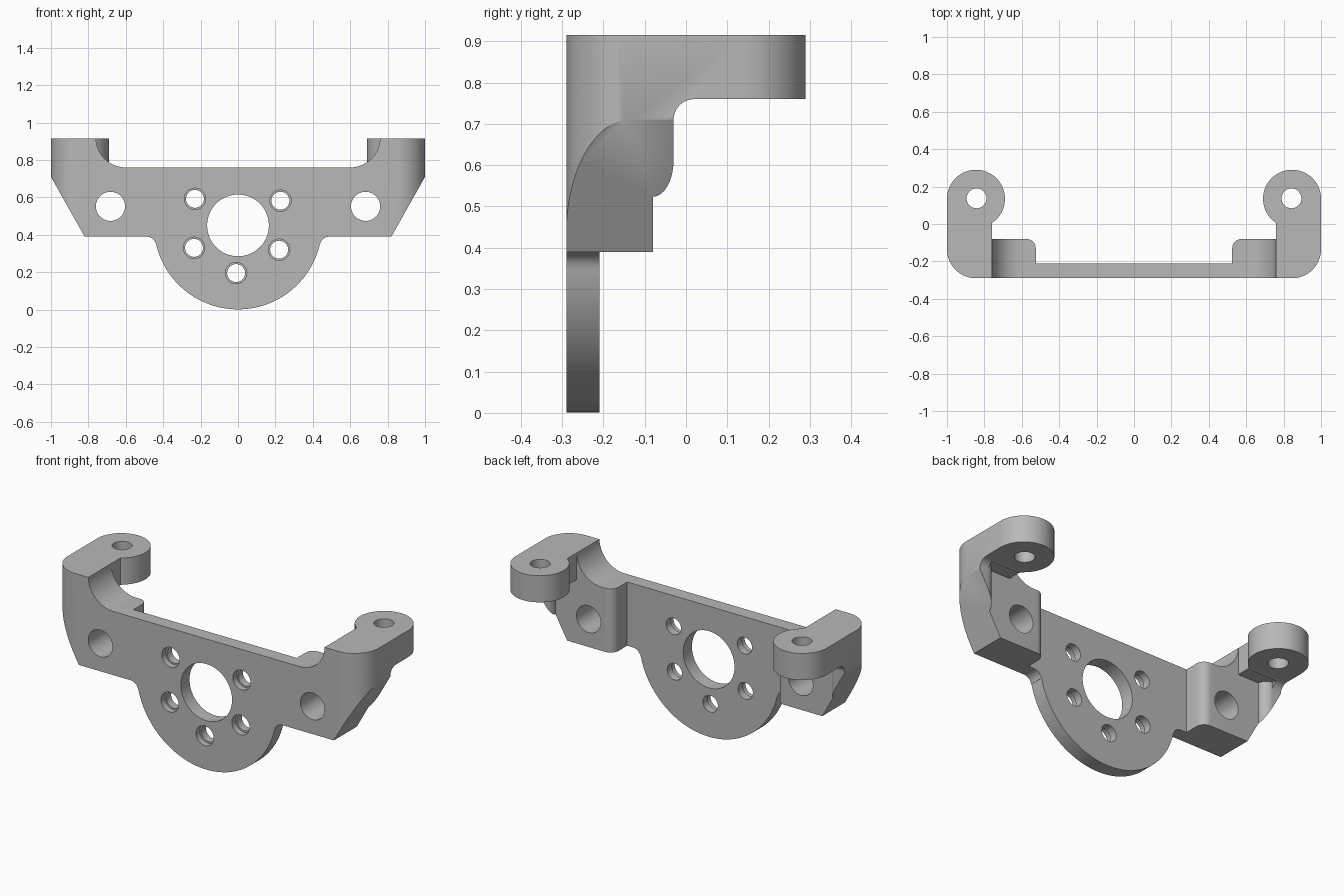
import bpy, bmesh
from math import sin, cos, radians, acos, degrees
from mathutils import Vector

if "Cube" in bpy.data.objects:
    bpy.data.objects.remove(bpy.data.objects["Cube"])

grey = bpy.data.materials.new("machined grey")
grey.use_nodes = True
grey.diffuse_color = (0.48, 0.48, 0.48, 1)
grey.node_tree.nodes["Principled BSDF"].inputs["Base Color"].default_value = grey.diffuse_color

AXES = {"x": lambda a, b, c: (c, a, b),   # outline in y, z
        "y": lambda a, b, c: (a, c, b),   # outline in x, z
        "z": lambda a, b, c: (a, b, c)}   # outline in x, y


def arc(cx, cy, r, start, end, n=16):
    angles = [radians(start + (end - start) * i / n) for i in range(n + 1)]
    return [(cx + r * cos(t), cy + r * sin(t)) for t in angles]


def mirrored(half):
    """Close a half outline that runs from and to the centre line or edges."""
    return half + [(-x, y) for x, y in reversed(half) if abs(x) > 1e-5]


def prism(name, outline, axis, low, high):
    bm = bmesh.new()
    place = AXES[axis]
    face = bm.faces.new([bm.verts.new(place(a, b, low)) for a, b in outline])
    side = bmesh.ops.extrude_face_region(bm, geom=[face])["geom"]
    offset = Vector(place(0, 0, high - low))
    bmesh.ops.translate(bm, vec=offset, verts=[v for v in side if isinstance(v, bmesh.types.BMVert)])
    bmesh.ops.recalc_face_normals(bm, faces=bm.faces)
    mesh = bpy.data.meshes.new(name)
    bm.to_mesh(mesh)
    bm.free()
    mesh.materials.append(grey)
    obj = bpy.data.objects.new(name, mesh)
    bpy.context.collection.objects.link(obj)
    return obj


def combine(target, tool, operation="DIFFERENCE"):
    mod = target.modifiers.new("cut", "BOOLEAN")
    mod.operation, mod.solver, mod.object = operation, "EXACT", tool
    bpy.context.view_layer.objects.active = target
    bpy.ops.object.modifier_apply(modifier=mod.name)
    bpy.data.objects.remove(tool)


def drill(target, a, b, r, axis, low, high, n=40):
    combine(target, prism("drill", arc(a, b, r, 0, 360, n)[:-1], axis, low, high))


# Plan shape: front wall, thick bosses, and side arms ending in round lugs
LUG_X, LUG_Y, LUG_R, ARM_X = 0.845, 0.135, 0.155, 0.76
lug_end = 360 - degrees(acos((ARM_X - LUG_X) / LUG_R))
plan = ([(0, -0.29)] + arc(LUG_X, -LUG_Y, LUG_R, -90, 0)
        + arc(LUG_X, LUG_Y, LUG_R, 0, lug_end, 40)
        + [(ARM_X, -0.08)] + arc(0.575, -0.13, 0.05, 90, 180, 8)
        + [(0.525, -0.21), (0, -0.21)])
bracket = prism("mounting_bracket", mirrored(plan), "z", -0.1, 0.915)

# Front shape: sloped ends, flat undersides, round hanging disc
front = ([(1.1, 1.0), (1.1, 0.888), (0.82, 0.39)]
         + arc(0.488, 0.34, 0.05, 90, 167, 8)
         + arc(0, 0.45, 0.449, -12.7, -90, 40))
combine(bracket, prism("front_shape", mirrored(front), "y", -0.5, 0.5), "INTERSECT")

# Wide trough with rounded corners between the arms
trough = [(ARM_X, 1.1)] + arc(0.6, 0.92, 0.16, 0, -90)
combine(bracket, prism("trough", mirrored(trough), "y", -0.5, -0.05))

# Space behind the legs and below the lugs
behind = [(-0.03, 0.1)] + arc(0.02, 0.71, 0.05, 180, 90, 10) + [(0.5, 0.76), (0.5, 0.1)]
combine(bracket, prism("rear_space", behind, "x", -1.2, 1.2))

# Clearance pockets that leave thin legs on the outer sides
for s in (-1, 1):
    pocket = ([(0.7, -0.08)] + arc(0.945, -0.08, 0.05, 180, 90, 8) + [(0.945, 0.0), (0.7, 0.0)])
    pocket = [(s * x, y) for x, y in pocket]
    combine(bracket, prism("pocket", pocket, "z", 0.2, 0.76))
    # Boss bolt holes and vertical lug holes
    drill(bracket, s * 0.682, 0.552, 0.078, "y", -0.5, 0.5)
    drill(bracket, s * 0.842, 0.137, 0.053, "z", 0.6, 1.1)

# Central bore and ring of stepped screw holes
drill(bracket, 0, 0.45, 0.165, "y", -0.5, 0.0, 64)
for x, z in [(-0.23, 0.592), (0.227, 0.582), (-0.235, 0.33), (0.22, 0.32), (-0.01, 0.195)]:
    drill(bracket, x, z, 0.048, "y", -0.5, 0.0)
    drill(bracket, x, z, 0.057, "y", -0.5, -0.255)

# Smooth the curved walls and keep machined edges sharp
for obj in bpy.context.selected_objects:
    obj.select_set(False)
bracket.select_set(True)
bpy.context.view_layer.objects.active = bracket
bpy.ops.object.shade_smooth_by_angle(angle=radians(30))
